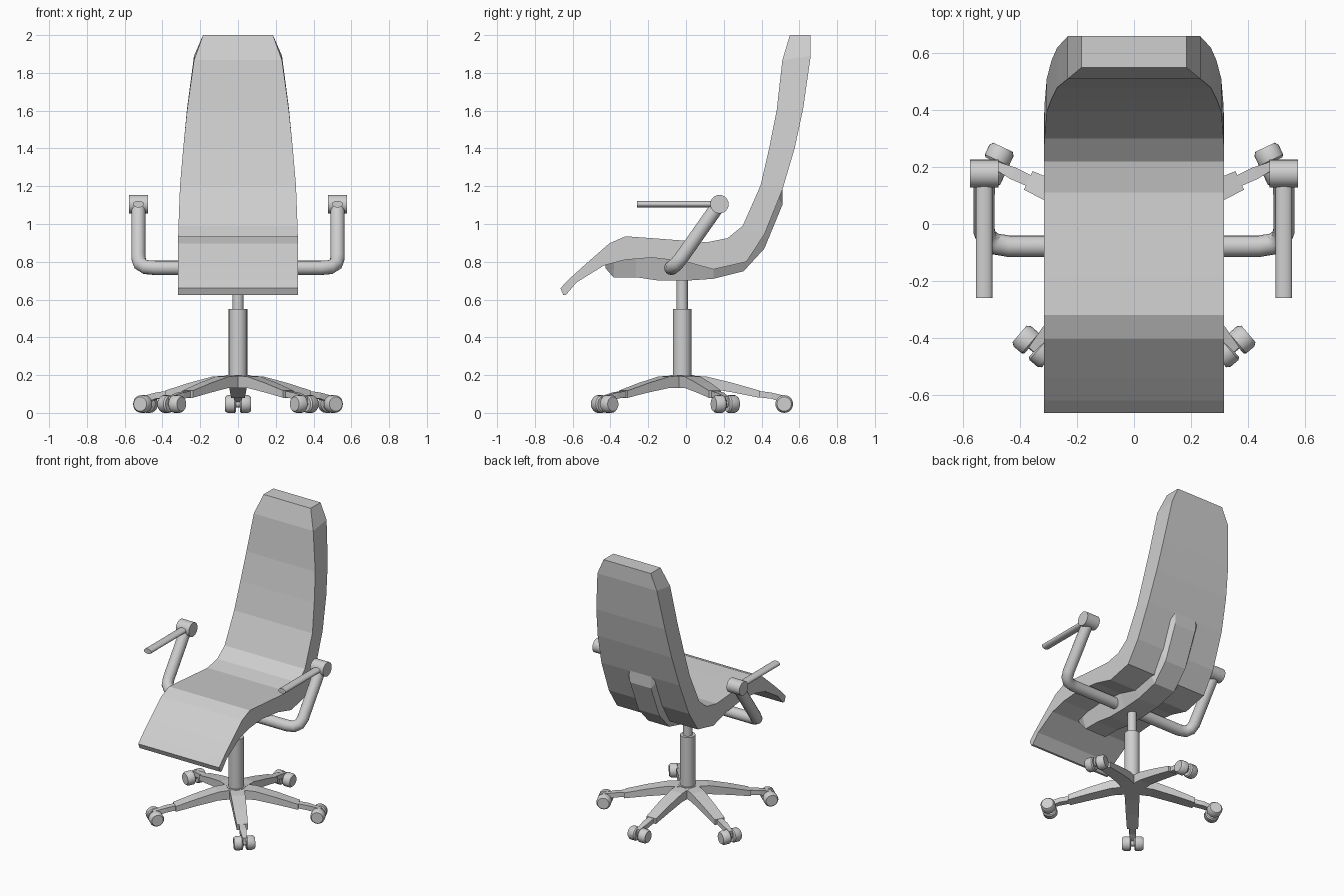
import bpy, bmesh, math
from mathutils import Vector

if "Cube" in bpy.data.objects:
    bpy.data.objects.remove(bpy.data.objects["Cube"])

grey = bpy.data.materials.new("light grey")
grey.diffuse_color = (0.62, 0.62, 0.62, 1)
grey.use_nodes = True
grey.node_tree.nodes["Principled BSDF"].inputs["Base Color"].default_value = grey.diffuse_color


def loft(name, loops, smooth=False, mirror=False):
    """Skin a list of equally sized point loops and cap both ends."""
    bm = bmesh.new()
    rings = [[bm.verts.new(p) for p in loop] for loop in loops]
    n = len(rings[0])
    for a, b in zip(rings, rings[1:]):
        for i in range(n):
            bm.faces.new((a[i], a[(i + 1) % n], b[(i + 1) % n], b[i]))
    bm.faces.new(rings[0])
    bm.faces.new(rings[-1])
    bmesh.ops.recalc_face_normals(bm, faces=bm.faces)
    me = bpy.data.meshes.new(name)
    bm.to_mesh(me)
    bm.free()
    me.materials.append(grey)
    ob = bpy.data.objects.new(name, me)
    bpy.context.collection.objects.link(ob)
    if mirror:
        ob.modifiers.new("mirror", 'MIRROR').use_mirror_merge = False
    if smooth:
        bpy.ops.object.select_all(action='DESELECT')
        ob.select_set(True)
        bpy.context.view_layer.objects.active = ob
        bpy.ops.object.shade_smooth_by_angle(angle=math.radians(35))
    return ob


def tube(name, pts, radii, sides=20, squash=1.0, mirror=False):
    """Round tube through points, one radius for each point."""
    pts = [Vector(p) for p in pts]
    loops, side = [], None
    for i, p in enumerate(pts):
        t = Vector()
        if i > 0:
            t += (p - pts[i - 1]).normalized()
        if i < len(pts) - 1:
            t += (pts[i + 1] - p).normalized()
        t.normalize()
        if side is None:
            side = Vector((0, 0, 1)) if abs(t.z) < 0.9 else Vector((1, 0, 0))
        side = (side - t * side.dot(t)).normalized()
        other = t.cross(side)
        loops.append([p + radii[i] * (side * math.cos(a) * squash + other * math.sin(a))
                      for a in (2 * math.pi * k / sides for k in range(sides))])
    return loft(name, loops, True, mirror)


# Seat and backrest: upper y, z, lower y, z, half width
shell = [(-.665, .66, -.65, .625, .317), (-.62, .707, -.635, .625, .317),
         (-.54, .78, -.58, .69, .317), (-.405, .898, -.435, .78, .317),
         (-.32, .935, -.325, .81, .317), (-.18, .925, -.18, .822, .317),
         (0, .911, 0, .80, .317), (.11, .903, .145, .76, .317),
         (.22, .925, .32, .80, .317), (.30, .99, .415, .945, .315),
         (.395, 1.205, .51, 1.18, .307), (.44, 1.40, .575, 1.40, .29),
         (.48, 1.60, .62, 1.61, .27), (.51, 1.867, .66, 1.89, .233),
         (.55, 2.0, .66, 2.0, .185)]
loft("seat_and_backrest", [[(-w, a, b), (w, a, b), (w, c, d), (-w, c, d)]
                           for a, b, c, d, w in shell])

# Support spine under the seat and up the back: inner y, z, outer y, z
spine = [(-.43, .79, -.425, .765), (-.38, .80, -.385, .718), (-.265, .83, -.265, .718),
         (-.14, .83, -.14, .70), (0, .81, 0, .70), (.145, .77, .145, .71),
         (.30, .81, .305, .75), (.40, .95, .415, .87), (.485, 1.15, .51, 1.10),
         (.50, 1.19, .511, 1.185)]
loft("support_spine", [[(-.115, a, b), (.115, a, b), (.082, c, d), (-.082, c, d)]
                       for a, b, c, d in spine])

# Gas lift
HUB = -.02
tube("lift_column", [(0, HUB, .15), (0, HUB, .55)], [.049] * 2, 24)
tube("lift_piston", [(0, HUB, .54), (0, HUB, .72)], [.03] * 2, 20)
tube("base_hub", [(0, HUB, .132), (0, HUB, .20)], [.06] * 2, 20)

# Arm supports, pivots and flat oval rests
tube("arm_support", [(.08, -.078, .768), (.44, -.078, .768), (.49, -.07, .772),
                     (.518, -.05, .79), (.527, -.025, .82), (.527, .165, 1.09)],
     [.038] * 6, 16, mirror=True)
tube("arm_pivot", [(.476, .177, 1.105), (.577, .177, 1.105)], [.049] * 2, 24, mirror=True)
tube("arm_rest", [(.527, -.26, 1.105), (.527, .15, 1.105)], [.029] * 2, 20, .6, mirror=True)

# Five base legs with twin-wheel casters, each built along +x and then turned
leg = [(0, .20, .132, .05), (.13, .192, .132, .046), (.27, .158, .108, .042),
       (.41, .118, .08, .036)]
neck = [(.39, .118, .085, .02), (.47, .108, .075, .022), (.555, .088, .05, .012)]
for i, deg in enumerate((90, 25, 155, -49.5, 229.5), 1):
    parts = []
    for name, prof in (("base_leg", leg), ("caster_neck", neck)):
        parts.append(loft(f"{name}_{i}", [[(x, -w, t), (x, w, t), (x, w, b), (x, -w, b)]
                                          for x, t, b, w in prof]))
    for s, label in ((1, "left"), (-1, "right")):
        parts.append(tube(f"caster_wheel_{label}_{i}",
                          [(.54, s * d, .047) for d in (.01, .018, .055, .068)],
                          [.04, .047, .047, .038], 20))
    parts.append(tube(f"caster_axle_{i}", [(.54, -.02, .047), (.54, .02, .047)], [.018] * 2, 12))
    for ob in parts:
        ob.location = (0, HUB, 0)
        ob.rotation_euler.z = math.radians(deg)
